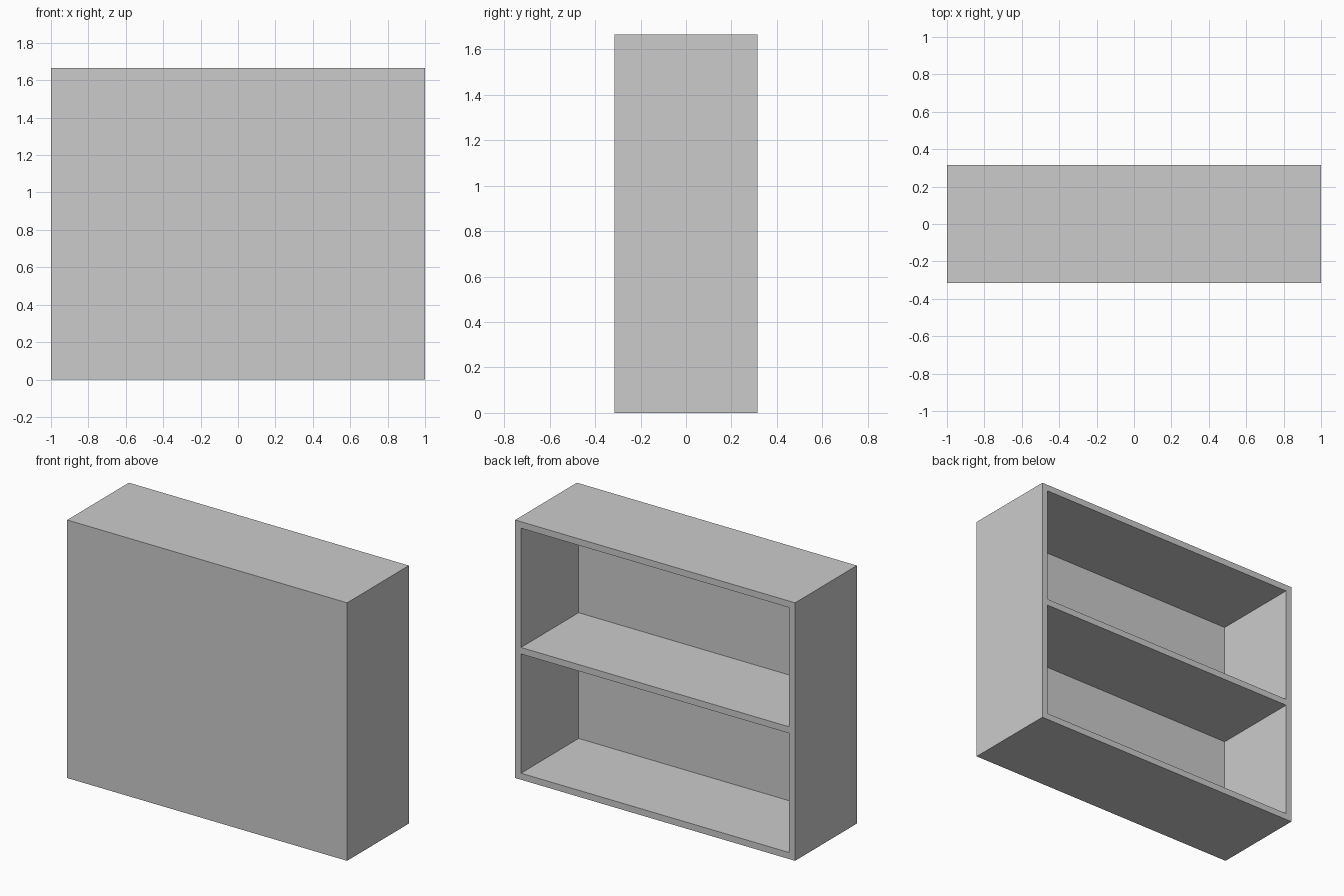
import bpy

if "Cube" in bpy.data.objects:
    bpy.data.objects.remove(bpy.data.objects["Cube"])

W, D, H = 2.0, 0.63, 1.666   # overall width, depth, height
T = 0.042                    # board thickness


def board(name, x0, x1, y0, y1, z0, z1):
    bpy.ops.mesh.primitive_cube_add(size=1)
    ob = bpy.context.object
    ob.name = name
    ob.location = ((x0 + x1) / 2, (y0 + y1) / 2, (z0 + z1) / 2)
    ob.scale = (x1 - x0, y1 - y0, z1 - z0)
    bpy.ops.object.transform_apply(location=True, rotation=False, scale=True)
    return ob


x, y = W / 2, D / 2

# Full-height sides
board("left_side", -x, -x + T, -y, y, 0, H)
board("right_side", x - T, x, -y, y, 0, H)

# Bottom, middle shelf and top, fitted between the sides
for name, z in (("bottom_board", 0), ("middle_shelf", (H - T) / 2), ("top_board", H - T)):
    front = -y + T if name == "middle_shelf" else -y
    board(name, -x + T, x - T, front, y, z, z + T)

# Closed panel on the -y side; the +y side stays open
board("closing_panel", -x + T, x - T, -y, -y + T, T, H - T)
